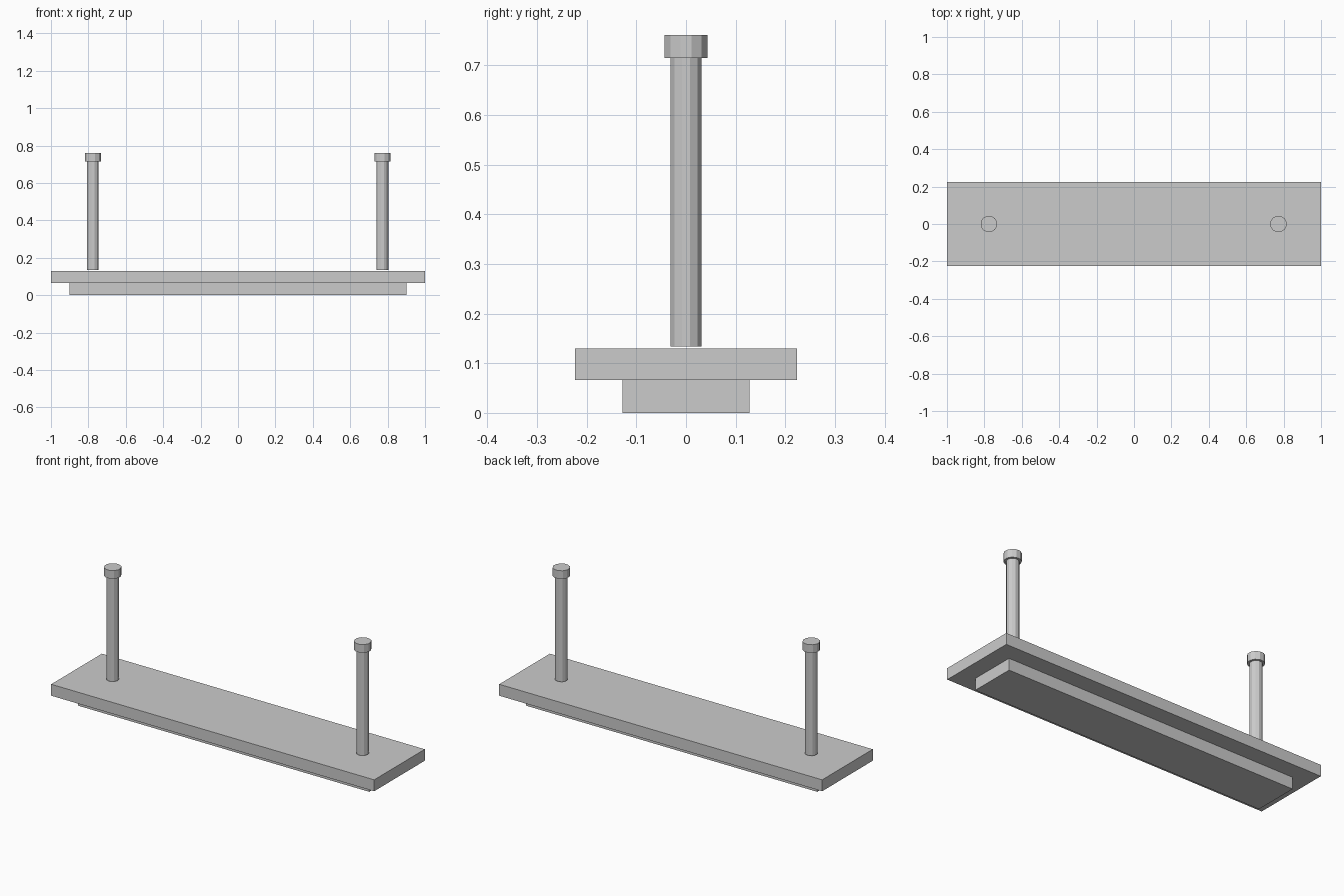
import bpy, math

if "Cube" in bpy.data.objects:
    bpy.data.objects.remove(bpy.data.objects["Cube"])

SIDES = 12


def slab(name, half_x, half_y, z0, z1):
    bpy.ops.mesh.primitive_cube_add(size=2, location=(0, 0, (z0 + z1) / 2))
    ob = bpy.context.object
    ob.name = name
    ob.scale = (half_x, half_y, (z1 - z0) / 2)
    bpy.ops.object.transform_apply(location=False, rotation=False, scale=True)
    return ob


def rod(name, x, radius, z0, z1):
    bpy.ops.mesh.primitive_cylinder_add(
        vertices=SIDES, radius=radius, depth=z1 - z0,
        location=(x, 0, (z0 + z1) / 2), rotation=(0, 0, math.pi / SIDES))
    ob = bpy.context.object
    ob.name = name
    return ob


# Stepped base: narrow foot under a wider plate
slab("lower_slab", 0.902, 0.128, 0.0, 0.066)
slab("upper_slab", 1.0, 0.224, 0.066, 0.13)

# Two capped posts, one near each end
for side, x in (("left", -0.776), ("right", 0.772)):
    rod(side + "_post", x, 0.0325, 0.134, 0.715)
    rod(side + "_post_cap", x, 0.0447, 0.715, 0.761)
